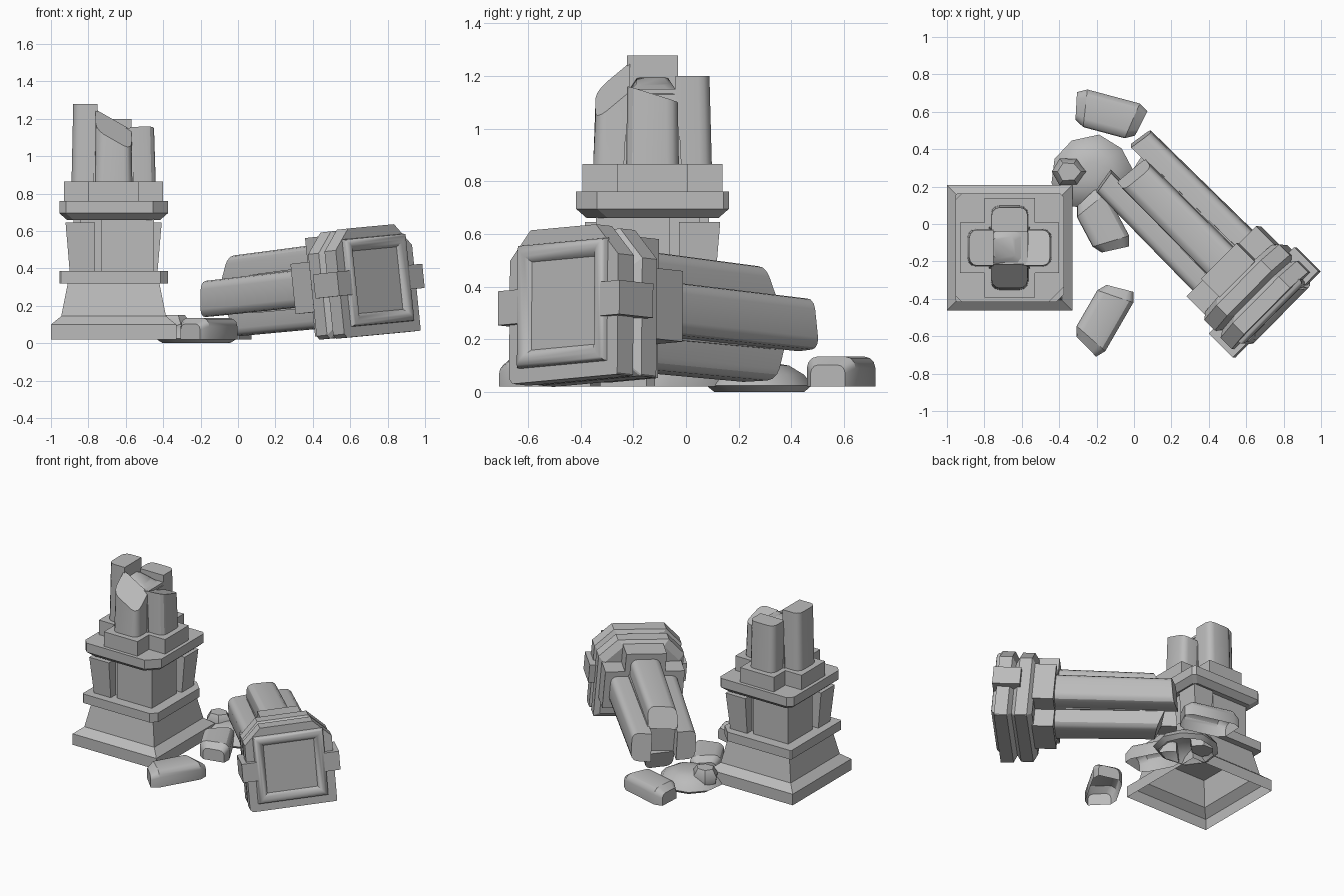
import bpy, bmesh, math, random
from mathutils import Matrix, Vector

random.seed(4)
if "Cube" in bpy.data.objects:
    bpy.data.objects.remove(bpy.data.objects["Cube"], do_unlink=True)

stone = bpy.data.materials.new("grey_stone")
stone.use_nodes = True
GREY = (0.5, 0.5, 0.5, 1)
stone.diffuse_color = GREY
stone.node_tree.nodes["Principled BSDF"].inputs["Base Color"].default_value = GREY


def loft(name, rings, place, angle=30):
    """Skin equal-length rings, cap the ends, and open the underside on the ground."""
    bm = bmesh.new()
    rows = [[bm.verts.new(p) for p in ring] for ring in rings]
    n = len(rows[0])
    for a, b in zip(rows, rows[1:]):
        for i in range(n):
            bm.faces.new((a[i], a[(i + 1) % n], b[(i + 1) % n], b[i]))
    bm.faces.new(rows[0])
    bm.faces.new(rows[-1])
    bmesh.ops.remove_doubles(bm, verts=bm.verts, dist=0.0005)
    bmesh.ops.recalc_face_normals(bm, faces=bm.faces)
    bm.transform(place)
    ground = [f for f in bm.faces if all(v.co.z < 0.022 for v in f.verts)]
    bmesh.ops.delete(bm, geom=ground, context="FACES")
    me = bpy.data.meshes.new(name)
    bm.to_mesh(me)
    bm.free()
    me.materials.append(stone)
    me.polygons.foreach_set("use_smooth", [True] * len(me.polygons))
    me.set_sharp_from_angle(angle=math.radians(angle))
    ob = bpy.data.objects.new(name, me)
    bpy.context.collection.objects.link(ob)
    return ob


def square(z, half, cuts=(0, 0, 0, 0)):
    """Square ring at height z whose four corners are chipped by cuts."""
    pts = []
    corners = ((1, 1), (-1, 1), (-1, -1), (1, -1))
    for i, ((x, y), c) in enumerate(zip(corners, cuts)):
        pair = [(x * (half - c), y * half, z), (x * half, y * (half - c), z)]
        pts += pair if i % 2 else pair[::-1]
    return pts


def tiers(name, place, levels, cuts=(0, 0, 0, 0), angle=20):
    return loft(name, [square(z, h, cuts) for z, h in levels], place, angle)


def box(name, place, x, y, z0, z1, flare=(0, 0)):
    """Box whose far x and y sides lean outward by flare at the top."""
    def ring(z, fx, fy):
        return [(x[0], y[0], z), (x[1] + fx, y[0], z),
                (x[1] + fx, y[1] + fy, z), (x[0], y[1] + fy, z)]
    return loft(name, [ring(z0, 0, 0), ring(z1, *flare)], place)


def arm_outline(inner, outer, half=0.1, r=0.045):
    """Column rib outline with two rounded outer corners."""
    pts = [(-half, inner), (half, inner)]
    for cx, start in ((half - r, 0), (r - half, 90)):
        for k in range(4):
            t = math.radians(start + 30 * k)
            pts.append((cx + r * math.cos(t), outer - r + r * math.sin(t)))
    return pts


def rib(name, place, z0, end, sx=0, sy=0, inner=0.09, outer=0.225, taper=0.96):
    """Rib from z0 to a broken end plane sloping by sx and sy."""
    o = arm_outline(inner, outer)
    top = [(x * taper, y * taper, end + sx * x + sy * (y - inner)) for x, y in o]
    return loft(name, [[(x, y, z0) for x, y in o], top], place)


def turn(place, k):
    return place @ Matrix.Rotation(k * math.pi / 2, 4, "Z")


def cross_block(name, place, z0, z1, half=0.265, arm=0.135):
    a, h = arm, half
    o = [(a, a), (a, h), (-a, h), (-a, a), (-h, a), (-h, -a),
         (-a, -a), (-a, -h), (a, -h), (a, -a), (h, -a), (h, a)]
    return loft(name, [[(x, y, z) for x, y in o] for z in (z0, z1)], place)


# Standing pedestal
ped = Matrix.Translation((-0.665, -0.127, 0))
tiers("pedestal_base", ped, [(0.02, 0.335), (0.1, 0.335), (0.145, 0.28), (0.32, 0.245)])
tiers("lower_slab", ped, [(0.32, 0.29), (0.385, 0.29)], (0.07, 0.01, 0.01, 0.04))
tiers("pedestal_core", ped, [(0.385, 0.18), (0.67, 0.18)])
for k, label in ((0, "back_left"), (2, "front_right")):
    box(label + "_pillar", turn(ped, k), (0.1, 0.235), (0.1, 0.235), 0.385, 0.645, (0.022, 0.022))
    box(label + "_corner_block", turn(ped, k + 1), (-0.064, 0.215), (-0.064, 0.215), 0.385, 0.67)
tiers("upper_slab", ped, [(0.66, 0.25), (0.695, 0.29), (0.76, 0.29)], (0.02, 0.035, 0.035, 0.08))
cross_block("cross_block", ped, 0.76, 0.865)

# Broken column on the pedestal
tiers("column_core", ped, [(0.865, 0.11), (1.15, 0.095)])
rib("back_rib", turn(ped, 0), 0.865, 1.2)
rib("right_rib", turn(ped, 1), 0.865, 1.278)
rib("front_rib", turn(ped, 2), 0.865, 1.195, 0.55, -0.8)
rib("left_rib", turn(ped, 3), 0.865, 1.125, 0.3, 0.05)
loft("break_lump", [square(1.13, 0.1, (0.02,) * 4),
                    [(x - 0.03, y, z - 0.25 * x) for x, y, z in square(1.18, 0.06, (0.02,) * 4)]],
     ped, 60)

# Fallen column: local z runs along the column towards its capital
tilt, roll = math.radians(4.5), math.radians(3.8)
axis = Vector((math.cos(tilt), -math.cos(tilt), math.sqrt(2) * math.sin(tilt))).normalized()
side_dir = Vector((1, 1, 0)).normalized()
up = axis.cross(side_dir)
fallen = Matrix((side_dir, up, axis)).transposed().to_4x4()
fallen = Matrix.Translation((0.755, -0.475, 0.338)) @ fallen @ Matrix.Rotation(roll, 4, "Z")

chips = (0.12, 0.11, 0.02, 0.005)
tiers("capital_outer_ring", fallen, [(-0.13, 0.25), (-0.1, 0.29), (-0.015, 0.29)], chips)
tiers("capital_inner_ring", fallen, [(-0.26, 0.25), (-0.23, 0.285), (-0.15, 0.285), (-0.12, 0.25)],
      chips)
# Raised moulding around the sunken end panel
rim = [(0.235, -0.02), (0.232, 0.0), (0.222, 0.012), (0.205, 0.016), (0.188, 0.01), (0.168, -0.012)]
tiers("capital_rim", fallen, [(z, h) for h, z in rim], angle=38)
for k in (1, 3):
    box("capital_corbel", turn(fallen, k), (-0.065, 0.065), (0.2, 0.325), -0.17, 0.012)
cross_block("fallen_cross_block", fallen, -0.39, -0.25)
tiers("fallen_core", fallen, [(-0.39, 0.11), (-1.06, 0.1)])
rib("fallen_top_rib", turn(fallen, 0), -0.39, -1.08, 0.1, 0.5)
rib("fallen_side_rib_a", turn(fallen, 1), -0.39, -1.16, 0.15, 0.15)
rib("fallen_bottom_rib", turn(fallen, 2), -0.39, -1.09, 0.2, 0.3)
rib("fallen_side_rib_b", turn(fallen, 3), -0.39, -1.18, -0.15, 0.15)


# Rib shards lying flat side down, with worn ends
def shard(name, x, y, heading, length, slope):
    place = (Matrix.Translation((x, y, 0.02)) @ Matrix.Rotation(math.radians(heading), 4, "Z")
             @ Matrix(((0, 0, 1, 0), (1, 0, 0, 0), (0, 1, 0, 0), (0, 0, 0, 1))))
    o = arm_outline(0, 0.115)
    rings = []
    for s, inset, scale in ((-1, 0, 0.72), (-1, 0.05, 1), (1, 0.05, 1), (1, 0, 0.72)):
        rings.append([(u * scale, v * scale, s * (length / 2 - inset + slope * u)) for u, v in o])
    return loft(name, rings, place)


shard("back_shard", -0.135, 0.585, -15, 0.36, 0.15)
shard("front_shard", -0.165, -0.5, 60, 0.36, -0.2)
shard("middle_shard", -0.175, 0.005, -62, 0.32, 0.2)


# Rubble: low mound with a loose rock on top
def rubble(name, centre, radius, levels, count):
    wobble = [random.uniform(0.9, 1.1) for _ in range(count)]
    rings = []
    for z, s in levels:
        rings.append([(radius * s * w * math.cos(math.tau * i / count) * random.uniform(0.97, 1.03),
                       radius * s * w * math.sin(math.tau * i / count) * 0.87, z)
                      for i, w in enumerate(wobble)])
    return loft(name, rings, Matrix.Translation(centre), 40)


rubble("rubble_mound", (-0.225, 0.285, 0), 0.23,
       [(0, 0.85), (0.025, 1), (0.065, 0.85), (0.1, 0.55), (0.11, 0.25)], 9)
rubble("loose_rock", (-0.35, 0.28, 0.05), 0.095, [(0, 0.9), (0.05, 1), (0.1, 0.65)], 6)
